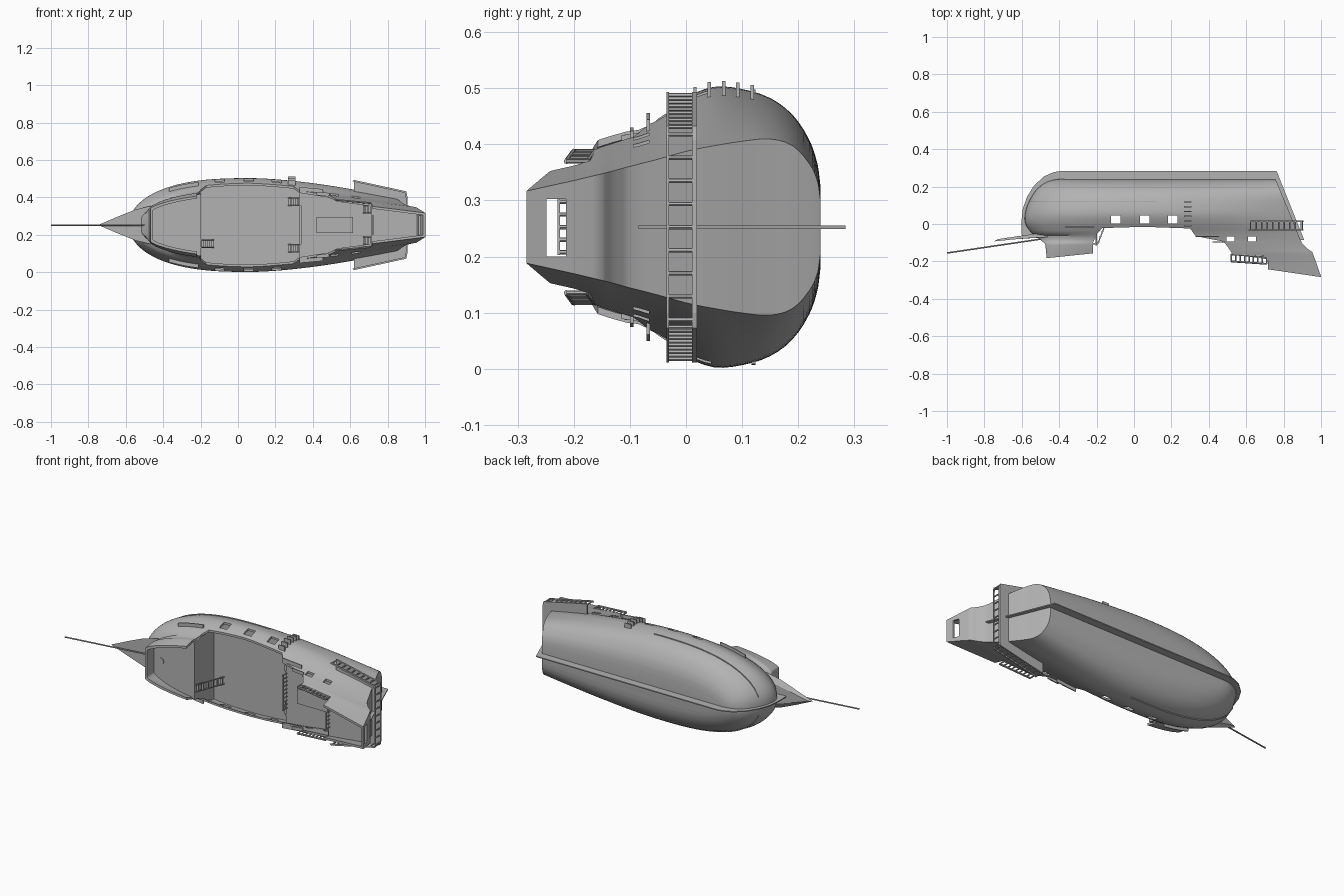
import bpy, bmesh, math
from mathutils import Vector

if "Cube" in bpy.data.objects:
    bpy.data.objects.remove(bpy.data.objects["Cube"])

ZC = 0.2525  # ship lies on its side: deck faces -y, beam runs along z
grey = bpy.data.materials.new("plain grey")
grey.diffuse_color = (0.45, 0.45, 0.45, 1)
grey.use_nodes = True
grey.node_tree.nodes["Principled BSDF"].inputs["Base Color"].default_value = grey.diffuse_color

def finish(name, bm, smooth=False):
    bmesh.ops.recalc_face_normals(bm, faces=bm.faces)
    me = bpy.data.meshes.new(name)
    bm.to_mesh(me)
    bm.free()
    me.materials.append(grey)
    ob = bpy.data.objects.new(name, me)
    bpy.context.collection.objects.link(ob)
    if smooth:
        shade(ob)
    return ob

def shade(ob):
    bpy.ops.object.select_all(action='DESELECT')
    ob.select_set(True)
    bpy.context.view_layer.objects.active = ob
    bpy.ops.object.shade_smooth_by_angle(angle=math.radians(35))

def prism(bm, a, b):
    """Closed solid between two matching loops of points."""
    va, vb = [bm.verts.new(p) for p in a], [bm.verts.new(p) for p in b]
    n = len(a)
    bm.faces.new(va)
    bm.faces.new(vb[::-1])
    for i in range(n):
        bm.faces.new((va[i], vb[i], vb[(i + 1) % n], va[(i + 1) % n]))

def box(bm, x0, x1, y0, y1, w0, w1):
    a = [(x0, y0), (x1, y0), (x1, y1), (x0, y1)]
    prism(bm, [(x, y, ZC + w0) for x, y in a], [(x, y, ZC + w1) for x, y in a])

def bar(bm, p, q, r, sides=6):
    """Round bar from p to q given as (x, y, w)."""
    p, q = [Vector((v[0], v[1], ZC + v[2])) for v in (p, q)]
    d = q - p
    u = d.orthogonal().normalized()
    v = d.normalized().cross(u)
    ring = [(u * math.cos(2 * math.pi * i / sides) + v * math.sin(2 * math.pi * i / sides)) * r for i in range(sides)]
    prism(bm, [p + o for o in ring], [q + o for o in ring])

# Hull lines: y, bow x, stern x, half beam, transom half width, bow half width
LINES = [(-0.295, -0.465, 1.005, 0.12, 0.062, 0.085), (-0.2, -0.465, 0.972, 0.147, 0.083, 0.088),
         (-0.15, -0.47, 0.953, 0.168, 0.095, 0.09), (-0.13, -0.472, 0.925, 0.175, 0.1, 0.09),
         (-0.105, -0.475, 0.9, 0.183, 0.107, 0.088), (-0.085, -0.5, 0.89, 0.188, 0.112, 0.05),
         (-0.05, -0.545, 0.876, 0.203, 0.121, 0.012), (0, -0.58, 0.856, 0.232, 0.135, 0.004),
         (0.05, -0.583, 0.836, 0.25, 0.145, 0.004), (0.1, -0.57, 0.815, 0.246, 0.153, 0.004),
         (0.15, -0.545, 0.794, 0.23, 0.157, 0.004), (0.19, -0.515, 0.778, 0.2, 0.145, 0.004),
         (0.22, -0.475, 0.765, 0.155, 0.113, 0.004), (0.235, -0.435, 0.758, 0.11, 0.08, 0.004),
         (0.24, -0.4, 0.755, 0.07, 0.045, 0.004)]
XM = 0.07

def line(y):
    """Hull line values at height y: straight in the topsides, curved below."""
    n = len(LINES)
    for k in range(n - 1):
        a, b = LINES[k], LINES[k + 1]
        if y <= b[0] or k == n - 2:
            h = b[0] - a[0]
            t = min(1, max(0, (y - a[0]) / h))
            if a[0] < -0.06:
                return [p + (q - p) * t for p, q in zip(a, b)][1:]
            c, d = LINES[k - 1], LINES[min(k + 2, n - 1)]
            out = []
            for i in range(1, 6):
                m0 = (b[i] - c[i]) / (b[0] - c[0]) * h
                m1 = (d[i] - a[i]) / (d[0] - a[0]) * h
                out.append((2 * t**3 - 3 * t**2 + 1) * a[i] + (t**3 - 2 * t**2 + t) * m0
                           + (3 * t**2 - 2 * t**3) * b[i] + (t**3 - t**2) * m1)
            return out

def half(x, y):
    xb, xs, B, ws, wb = line(y)
    if x < XM:
        u = min(1, max(0, (x - xb) / (XM - xb)))
        return wb + (B - wb) * (1 - (1 - u) ** 2.7) ** (0.5 if y > -0.06 else 0.7)
    return ws + (B - ws) * (1 - min(1, (x - XM) / (xs - XM)) ** 1.6)

def ring(y, inset):
    xb, xs = line(y)[:2]
    N = 22
    X = [xb + (XM - xb) * (1 - math.cos(i / N * math.pi / 2)) for i in range(N)]
    X += [XM + (xs - XM) * i / N for i in range(N + 1)]
    k = (xs - xb - 2 * inset) / (xs - xb)
    side = [(xb + inset + (x - xb) * k, max(0.001, half(x, y) - inset)) for x in X]
    return [(x, y, ZC + w) for x, w in side] + [(x, y, ZC - w) for x, w in side[::-1]]

# Hull shell with inner wall
bm = bmesh.new()
ys = []
for a, b in zip(LINES, LINES[1:]):
    ys += [a[0], a[0] + (b[0] - a[0]) / 3, a[0] + (b[0] - a[0]) * 2 / 3]
ys.append(LINES[-1][0])
rings = [ring(y, 0.012) for y in ys if y < 0.2][::-1] + [ring(y, 0) for y in ys]
rows = [[bm.verts.new(p) for p in r] for r in rings]
for a, b in zip(rows, rows[1:]):
    n = len(a)
    for i in range(n):
        bm.faces.new((a[i], a[(i + 1) % n], b[(i + 1) % n], b[i]))
bm.faces.new(rows[0])
bm.faces.new(rows[-1])
hull = finish("hull", bm)

# Cutter: stepped sheer line, gun ports, cabin ports and stern window
bm = bmesh.new()
sheer = [(-0.9, -0.186), (-0.47, -0.183), (-0.22, -0.157), (-0.219, -0.1), (-0.2, -0.055), (-0.17, -0.022),
         (0.05, -0.015), (0.3, -0.024), (0.33, -0.065), (0.48, -0.094), (0.5, -0.12), (0.53, -0.165),
         (0.715, -0.188), (0.716, -0.242), (1.0, -0.284), (1.2, -0.292), (1.2, -0.5), (-0.9, -0.5)]
prism(bm, [(x, y, ZC - 0.5) for x, y in sheer], [(x, y, ZC + 0.5) for x, y in sheer])
for x in (-0.097, 0.058, 0.208):
    box(bm, x - 0.025, x + 0.025, 0.003, 0.045, -0.5, 0.5)
for x in (0.515, 0.63):
    box(bm, x - 0.021, x + 0.021, -0.094, -0.066, -0.5, 0.5)
box(bm, 0.9, 1.1, -0.249, -0.214, -0.052, 0.05)
cutter = finish("opening_cutter", bm)
cutter.hide_render = True
mod = hull.modifiers.new("openings", 'BOOLEAN')
mod.object, mod.operation, mod.solver = cutter, 'DIFFERENCE', 'EXACT'
bpy.context.view_layer.objects.active = hull
bpy.ops.object.modifier_apply(modifier=mod.name)
bpy.data.objects.remove(cutter)
shade(hull)

# Decks
def deck(name, y, x0, x1):
    bm = bmesh.new()
    xs = [x0 + (x1 - x0) * i / 16 for i in range(17)]
    pts = [(x, half(x, y) - 0.006) for x in xs]
    pts += [(x, -w) for x, w in pts[::-1]]
    prism(bm, [(x, y, ZC + w) for x, w in pts], [(x, y + 0.008, ZC + w) for x, w in pts])
    finish(name, bm)
deck("fore_deck", -0.11, -0.465, -0.2)
deck("main_deck", 0.06, -0.21, 0.345)
deck("quarter_deck", -0.032, 0.33, 0.73)
deck("poop_deck", -0.195, 0.715, 0.965)

# Bulkheads between decks, following the hull sides
for name, x, top, bottom in (("fore_bulkhead", -0.205, -0.115, 0.065), ("quarter_bulkhead", 0.332, -0.03, 0.065),
                             ("poop_bulkhead", 0.718, -0.195, -0.03)):
    bm = bmesh.new()
    pts = [top + (bottom - top) * i / 6 for i in range(7)]
    pts = [(y, half(x, y) - 0.006) for y in pts]
    pts += [(y, -w) for y, w in pts[::-1]]
    prism(bm, [(x, y, ZC + w) for y, w in pts], [(x + 0.008, y, ZC + w) for y, w in pts])
    finish(name, bm)

# Keel, stem and stern post
bm = bmesh.new()
keel = [(-0.39, 0.284), (0.762, 0.284), (0.91, -0.085), (0.87, -0.085), (0.74, 0.22), (-0.4, 0.22), (-0.52, 0.12),
        (-0.56, 0), (-0.53, -0.07), (-0.6, -0.06), (-0.603, 0), (-0.595, 0.08), (-0.572, 0.145), (-0.535, 0.205),
        (-0.48, 0.255), (-0.43, 0.277)]
prism(bm, [(x, y, ZC - 0.003) for x, y in keel], [(x, y, ZC + 0.003) for x, y in keel])
finish("keel", bm)

# Beak head and bowsprit
bm = bmesh.new()
top = [(-0.748, -0.093, 0), (-0.64, -0.082, 0.046), (-0.55, -0.075, 0.082), (-0.465, -0.07, 0.103)]
top += [(x, y, -w) for x, y, w in top[:0:-1]]
prism(bm, [(x, y, ZC + w) for x, y, w in top],
      [(x + 0.02, y + 0.012 + 0.05 * (x + 0.745), ZC + w * 0.7) for x, y, w in top])
finish("beak_head", bm)
bm = bmesh.new()
bar(bm, (-1.0, -0.155, 0), (-0.46, -0.075, 0), 0.004, 8)
finish("bowsprit", bm, True)

# Stern gallery with balustrade
def band(bm, pts, y0, y1, wid):
    inner = [(x - wid, w - math.copysign(wid, w)) for x, w in pts]
    loop = pts + inner[::-1]
    prism(bm, [(x, y0, ZC + w) for x, w in loop], [(x, y1, ZC + w) for x, w in loop])
edge = [(0.62, 0.241), (0.9, 0.18), (0.905, 0.155), (0.905, -0.155), (0.9, -0.18), (0.62, -0.241)]
bm = bmesh.new()
prism(bm, [(x, 0.011, ZC + w) for x, w in edge], [(x, 0.02, ZC + w) for x, w in edge])
finish("gallery_floor", bm)
bm = bmesh.new()
band(bm, edge, -0.035, -0.03, 0.008)
for s in (-1, 1):
    for i in range(10):
        x, w = 0.623 + 0.03 * i, s * (0.235 - 0.0063 * i)
        bar(bm, (x, -0.031, w), (x, 0.012, w), 0.004)
for i in range(9):
    w = -0.165 + 0.33 * i / 8
    bar(bm, (0.901, -0.031, w), (0.901, 0.012, w), 0.004)
finish("gallery_balustrade", bm)

# Side rails above the quarter deck
bm = bmesh.new()
for s in (-1, 1):
    pts = [(0.52 + 0.19 * i / 8, -0.2 - 0.013 * i / 8) for i in range(9)]
    pts = [(x, y, s * (half(x, -0.165) - 0.003)) for x, y in pts]
    for p in pts:
        bar(bm, p, (p[0], p[1] + 0.04, p[2]), 0.004)
    bar(bm, pts[0], pts[-1], 0.005)
    bar(bm, *[(p[0], p[1] + 0.038, p[2]) for p in (pts[0], pts[-1])], 0.005)
finish("side_rails", bm)

# Cross rails at deck breaks
bm = bmesh.new()
for x, y, h, w, n in ((0.335, -0.032, 0.034, 0.1, 10), (0.722, -0.195, 0.03, 0.045, 5)):
    for i in range(n):
        c = -w + 2 * w * i / (n - 1)
        bar(bm, (x, y, c), (x, y - h, c), 0.004)
    box(bm, x - 0.005, x + 0.005, y - h - 0.004, y - h, -w - 0.005, w + 0.005)
finish("deck_break_rails", bm)

# Stairs
bm = bmesh.new()
for xa, ya, xb, yb, w in ((0.27, 0.06, 0.325, -0.03, 0.125), (0.27, 0.06, 0.325, -0.03, -0.125),
                          (-0.13, 0.06, -0.195, -0.11, -0.1), (0.67, -0.03, 0.715, -0.195, 0.085),
                          (0.67, -0.03, 0.715, -0.195, -0.085)):
    for i in range(6):
        t = (i + 0.5) / 6
        x, y = xa + (xb - xa) * t, ya + (yb - ya) * t
        box(bm, x - 0.006, x + 0.006, y - 0.003, y + 0.003, w - 0.018, w + 0.018)
    for s in (-0.02, 0.02):
        bar(bm, (xa, ya, w + s), (xb, yb, w + s), 0.004, 4)
finish("stairs", bm)

# Deck hatch and mast collars
bm = bmesh.new()
box(bm, 0.42, 0.615, -0.058, -0.03, -0.043, 0.043)
finish("hatch", bm)
bm = bmesh.new()
for x, y, r in ((-0.418, -0.11, 0.02), (0.278, 0.06, 0.027), (0.663, -0.032, 0.014)):
    bar(bm, (x, y, 0), (x, y - 0.004, 0), r, 20)
finish("mast_collars", bm)

# Wales and channels that follow the hull sides
def strip(name, y, x0, x1, out, thick):
    bm = bmesh.new()
    xs = [x0 + (x1 - x0) * i / 24 for i in range(25)]
    for s in (-1, 1):
        loop = [(x, s * (half(x, y) + out)) for x in xs] + [(x, s * (half(x, y) - 0.006)) for x in xs[::-1]]
        prism(bm, [(x, y - thick / 2, ZC + w) for x, w in loop], [(x, y + thick / 2, ZC + w) for x, w in loop])
    finish(name, bm)
strip("wale", 0.12, -0.55, 0.12, 0.004, 0.007)
strip("fore_channels", -0.016, -0.37, -0.21, 0.018, 0.006)
strip("aft_channels", -0.067, 0.33, 0.455, 0.02, 0.006)
strip("rear_channels", -0.097, 0.42, 0.49, 0.012, 0.006)

# Boarding steps on one side
bm = bmesh.new()
for i in range(6):
    y = 0.118 - 0.0255 * i
    box(bm, 0.268, 0.308, y - 0.003, y + 0.003, half(0.29, y) - 0.008, half(0.29, y) + 0.024)
finish("boarding_steps", bm)
